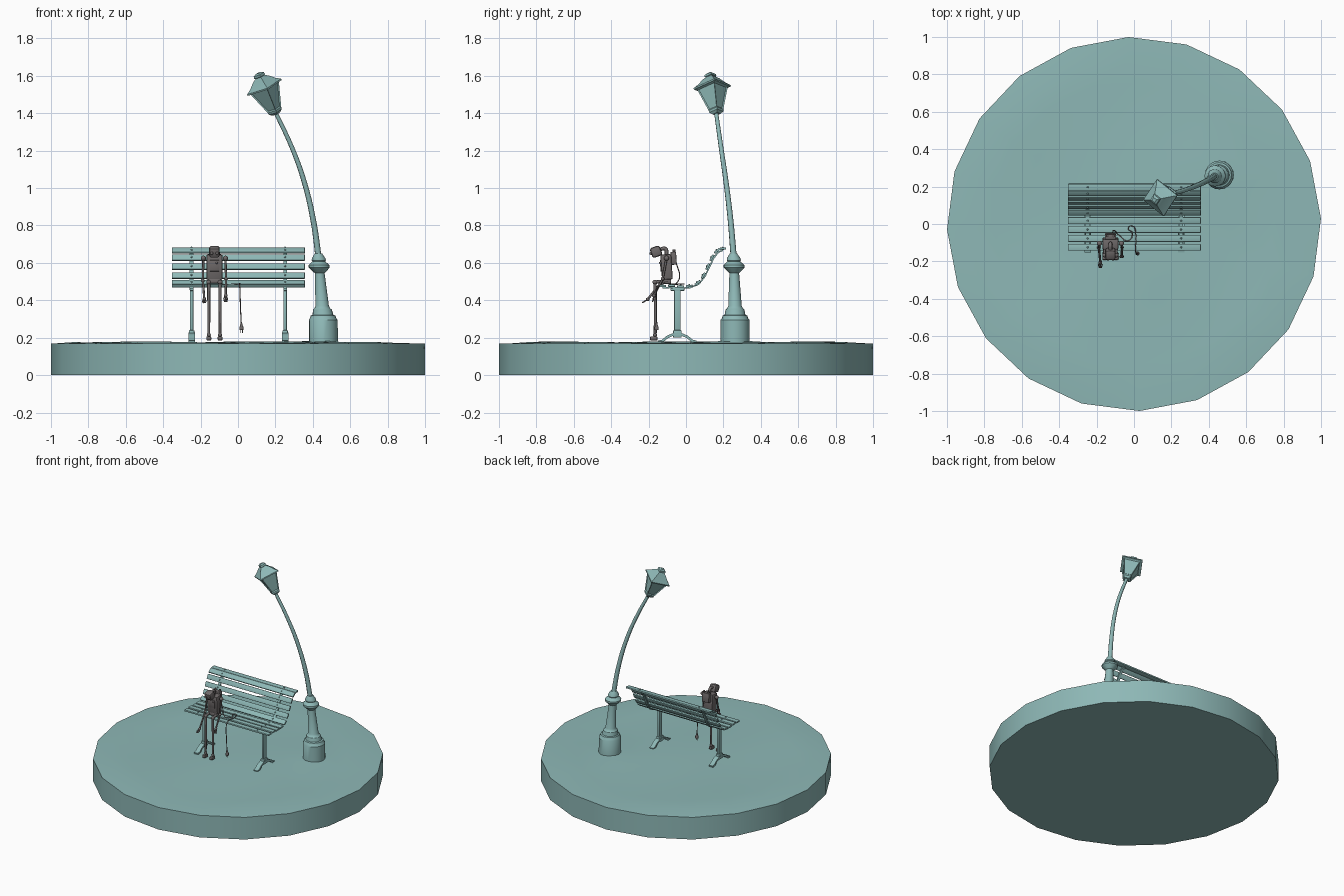
import bpy, bmesh, math
from mathutils import Vector, Matrix

if "Cube" in bpy.data.objects:
    bpy.data.objects.remove(bpy.data.objects["Cube"])

def material(name, color):
    m = bpy.data.materials.new(name)
    m.diffuse_color = color
    m.use_nodes = True
    m.node_tree.nodes["Principled BSDF"].inputs["Base Color"].default_value = m.diffuse_color
    return m

TEAL = material("teal", (0.27, 0.48, 0.47, 1))
DARK = material("dark_grey", (0.16, 0.145, 0.145, 1))

def finish(name, bm, mat, angle=35):
    bmesh.ops.recalc_face_normals(bm, faces=bm.faces)
    me = bpy.data.meshes.new(name)
    bm.to_mesh(me)
    bm.free()
    ob = bpy.data.objects.new(name, me)
    bpy.context.collection.objects.link(ob)
    me.materials.append(mat)
    bpy.ops.object.select_all(action='DESELECT')
    bpy.context.view_layer.objects.active = ob
    ob.select_set(True)
    bpy.ops.object.shade_smooth_by_angle(angle=math.radians(angle))
    return ob

def box(name, loc, size, mat, rx=0, bevel=0.0):
    bm = bmesh.new()
    bmesh.ops.create_cube(bm, size=1, matrix=Matrix.Diagonal((*size, 1)))
    if bevel:
        bmesh.ops.bevel(bm, geom=bm.edges[:], offset=bevel, segments=2, affect='EDGES', profile=0.5)
    bmesh.ops.transform(bm, verts=bm.verts, matrix=Matrix.Translation(loc) @ Matrix.Rotation(math.radians(rx), 4, 'X'))
    return finish(name, bm, mat)

def ball(name, loc, r, mat, scale=(1, 1, 1)):
    bm = bmesh.new()
    bmesh.ops.create_uvsphere(bm, u_segments=12, v_segments=8, radius=r,
                              matrix=Matrix.Translation(loc) @ Matrix.Diagonal((*scale, 1)))
    return finish(name, bm, mat, 60)

def loft(bm, rings, n, spin=0.0):
    """Stack of horizontal rings (x, y, z, radius), capped at both ends."""
    loops = [[bm.verts.new((x + r * math.cos(spin + 2 * math.pi * k / n),
                            y + r * math.sin(spin + 2 * math.pi * k / n), z)) for k in range(n)]
             for x, y, z, r in rings]
    rows = []
    for a, b in zip(loops, loops[1:]):
        rows.append([bm.faces.new((a[k], a[(k + 1) % n], b[(k + 1) % n], b[k])) for k in range(n)])
    bm.faces.new(loops[0])
    bm.faces.new(loops[-1])
    return rows

def lathe(name, rings, n, mat):
    bm = bmesh.new()
    loft(bm, rings, n)
    return finish(name, bm, mat)

def tube(name, pts, r, mat, taper=1.0, smooth=True, res=2):
    cu = bpy.data.curves.new(name, 'CURVE')
    cu.dimensions = '3D'
    cu.bevel_depth, cu.bevel_resolution, cu.use_fill_caps = r, res, True
    cu.resolution_u = 6
    sp = cu.splines.new('BEZIER' if smooth else 'POLY')
    store = sp.bezier_points if smooth else sp.points
    store.add(len(pts) - 1)
    for i, p in enumerate(pts):
        store[i].co = p if smooth else (*p, 1)
        store[i].radius = 1 + (taper - 1) * i / (len(pts) - 1)
        if smooth:
            store[i].handle_left_type = store[i].handle_right_type = 'AUTO'
    ob = bpy.data.objects.new(name, cu)
    bpy.context.collection.objects.link(ob)
    cu.materials.append(mat)
    bpy.ops.object.select_all(action='DESELECT')
    bpy.context.view_layer.objects.active = ob
    ob.select_set(True)
    bpy.ops.object.convert(target='MESH')
    bpy.ops.object.shade_smooth_by_angle(angle=math.radians(50))
    return bpy.context.object

def strip(name, x, width, thick, pts, mat):
    """Flat bar following a path in the side (y, z) plane."""
    bm = bmesh.new()
    loops = []
    for i, (y, z) in enumerate(pts):
        a, b = Vector(pts[max(i - 1, 0)]), Vector(pts[min(i + 1, len(pts) - 1)])
        t = (b - a).normalized() * thick / 2
        loops.append([bm.verts.new((x + sx * width / 2, y - sn * t.y, z + sn * t.x))
                      for sx, sn in ((-1, -1), (1, -1), (1, 1), (-1, 1))])
    for a, b in zip(loops, loops[1:]):
        for k in range(4):
            bm.faces.new((a[k], a[(k + 1) % 4], b[(k + 1) % 4], b[k]))
    bm.faces.new(loops[0])
    bm.faces.new(loops[-1])
    return finish(name, bm, mat)

# Ground: twenty-sided disc with a gently uneven top
bm = bmesh.new()
loft(bm, [(0, 0, 0, 1), (0, 0, 0.168, 1)] +
     [(0, 0, 0.175, r) for r in (0.88, 0.75, 0.62, 0.52, 0.42, 0.32, 0.2, 0.08)], 20, math.radians(1.7))
for v in bm.verts:
    if v.co.z > 0.17:
        x, y = v.co.x, v.co.y
        v.co.z += 0.006 * math.sin(5 * x + 1) * math.cos(4 * y)
        v.co.z += 0.015 * math.exp(-((x - 0.46) ** 2 + (y - 0.26) ** 2) / 0.012)
finish("ground_disc", bm, TEAL)

# Bench slats along the seat and curved back: (y, z, tilt in degrees)
slats = [(-0.125, 0.476, 0), (-0.077, 0.478, 0), (-0.029, 0.474, 0), (0.018, 0.476, 6),
         (0.062, 0.493, 38), (0.093, 0.532, 60), (0.116, 0.58, 64),
         (0.139, 0.628, 62), (0.166, 0.664, 38), (0.197, 0.676, 4)]
for y, z, a in slats:
    box("bench_slat", (0.002, y, z), (0.71, 0.036, 0.012), TEAL, a, 0.002)
    n = Vector((0, -math.sin(math.radians(a)), math.cos(math.radians(a))))
    for x in (-0.248, 0.252):
        ball("slat_bolt", Vector((x, y, z)) + n * 0.006, 0.005, TEAL)

# Bench frames: bent strap under the slats, post, flared bracket and arched foot
strap = [(y + 0.009 * math.sin(math.radians(a)), z - 0.009 * math.cos(math.radians(a))) for y, z, a in slats]
foot = [(-0.15, 0.178), (-0.125, 0.183), (-0.1, 0.204), (-0.07, 0.217), (-0.046, 0.22),
        (-0.022, 0.217), (0.008, 0.204), (0.033, 0.183), (0.055, 0.178)]
for x in (-0.248, 0.252):
    strip("bench_strap", x, 0.02, 0.008, strap, TEAL)
    box("bench_post", (x, -0.046, 0.34), (0.018, 0.034, 0.25), TEAL, 0, 0.003)
    box("bench_bracket", (x, -0.046, 0.458), (0.02, 0.075, 0.014), TEAL, 0, 0.003)
    strip("bench_foot", x, 0.034, 0.014, foot, TEAL)
    box("bench_foot_socket", (x, -0.046, 0.22), (0.03, 0.046, 0.04), TEAL, 0, 0.004)

# Lamp base: turned, slightly leaning column
lathe("lamp_base", [(0.457, 0.262, 0.16, 0.077), (0.456, 0.262, 0.295, 0.077), (0.455, 0.262, 0.305, 0.07),
                    (0.455, 0.262, 0.318, 0.066), (0.454, 0.262, 0.322, 0.056), (0.452, 0.262, 0.35, 0.05),
                    (0.451, 0.262, 0.357, 0.042), (0.45, 0.262, 0.37, 0.036), (0.437, 0.258, 0.545, 0.026),
                    (0.436, 0.258, 0.552, 0.034), (0.434, 0.257, 0.575, 0.056), (0.433, 0.257, 0.588, 0.056),
                    (0.432, 0.256, 0.608, 0.034), (0.432, 0.256, 0.614, 0.038), (0.431, 0.255, 0.625, 0.036),
                    (0.43, 0.254, 0.65, 0.02)], 20, TEAL)

# Lamp pole: bowed tapering tube
tube("lamp_pole", [(0.432, 0.256, 0.62), (0.402, 0.238, 0.83), (0.352, 0.213, 1.04),
                   (0.287, 0.187, 1.22), (0.198, 0.16, 1.41)], 0.017, TEAL, 0.65)

# Lantern: four-sided body with recessed panes and a flared roof, tilted with the pole
bm = bmesh.new()
rows = loft(bm, [(0, 0, -0.012, 0.022), (0, 0, 0.0, 0.038), (0, 0, 0.012, 0.04), (0, 0, 0.142, 0.084),
                 (0, 0, 0.142, 0.101), (0, 0, 0.15, 0.101), (0, 0, 0.168, 0.074), (0, 0, 0.195, 0.046),
                 (0, 0, 0.207, 0.026), (0, 0, 0.21, 0.032), (0, 0, 0.222, 0.03), (0, 0, 0.23, 0.014)],
            4, math.radians(9))
bmesh.ops.recalc_face_normals(bm, faces=bm.faces)
bmesh.ops.inset_individual(bm, faces=rows[2], thickness=0.008, depth=-0.006)
axis = Vector((-0.06, -0.022, 0.135)).normalized()
tilt = Vector((0, 0, 1)).rotation_difference(axis).to_matrix().to_4x4()
bmesh.ops.transform(bm, verts=bm.verts, matrix=Matrix.Translation((0.2, 0.162, 1.407)) @ tilt)
finish("lantern", bm, TEAL, 20)

# Robot body, neck, head and pack
cx = -0.126
box("robot_torso", (cx, -0.104, 0.578), (0.086, 0.058, 0.135), DARK, 4, 0.008)
box("robot_hip", (cx, -0.104, 0.503), (0.07, 0.05, 0.026), DARK, 0, 0.005)
box("robot_chest_plate", (cx, -0.134, 0.585), (0.05, 0.008, 0.06), DARK, 4, 0.002)
ball("robot_button", (cx + 0.012, -0.139, 0.6), 0.006, DARK)
tube("robot_neck", [(cx, -0.104, 0.64), (cx, -0.11, 0.675), (cx, -0.14, 0.672)], 0.01, DARK)
box("robot_head", (cx, -0.16, 0.66), (0.056, 0.056, 0.056), DARK, 20, 0.013)
for s in (-1, 1):
    ball("robot_eye", (cx + s * 0.014, -0.188, 0.651), 0.008, DARK)
box("robot_pack", (cx, -0.066, 0.625), (0.06, 0.03, 0.07), DARK, 4, 0.005)
for s in (-1, 1):
    tube("pack_canister", [(cx + s * 0.018, -0.064, 0.655), (cx + s * 0.018, -0.064, 0.672)], 0.007, DARK, smooth=False)

# Robot legs hanging over the seat edge
for s in (-1, 1):
    x = cx + s * 0.03
    hip, knee, ankle = (x, -0.1, 0.505), (x, -0.166, 0.497), (x, -0.166, 0.215)
    tube("robot_thigh", [hip, knee], 0.009, DARK, smooth=False)
    tube("robot_shin", [knee, (x, -0.163, 0.35), ankle], 0.009, DARK, 0.8, smooth=False)
    ball("robot_knee", knee, 0.013, DARK)
    ball("robot_ankle", ankle, 0.011, DARK)
    box("robot_foot", (x, -0.172, 0.196), (0.026, 0.04, 0.022), DARK, 0, 0.006)

# Robot arms: shoulder, elbow, wrist, and three-fingered claw
arms = [((-0.185, -0.104, 0.625), (-0.188, -0.125, 0.505), (-0.18, -0.205, 0.405), (0, -0.8, -0.5)),
        ((-0.067, -0.104, 0.625), (-0.064, -0.125, 0.515), (-0.066, -0.172, 0.425), (0, -0.2, -1))]
for sh, el, wr, d in arms:
    tube("robot_upper_arm", [sh, el], 0.006, DARK, smooth=False)
    tube("robot_forearm", [el, wr], 0.006, DARK, smooth=False)
    for p, r in ((sh, 0.014), (el, 0.01), (wr, 0.01)):
        ball("robot_arm_joint", p, r, DARK)
    for f in (-1, 0, 1):
        w, dv = Vector(wr), Vector(d).normalized()
        mid = w + dv * 0.016 + Vector((f * 0.01, 0, 0))
        tube("robot_finger", [w, mid, w + dv * 0.034 + Vector((f * 0.005, 0, 0))], 0.0035, DARK, smooth=False, res=1)

# Power cable looping over the seat, hanging off the front with its plug
tube("power_cable", [(cx + 0.01, -0.052, 0.6), (-0.105, -0.035, 0.52), (-0.08, -0.06, 0.486), (-0.03, -0.09, 0.486),
                     (-0.01, -0.045, 0.486), (-0.03, -0.025, 0.488), (-0.01, -0.01, 0.487), (0.01, -0.06, 0.486),
                     (0.008, -0.13, 0.486), (0.01, -0.155, 0.46), (0.013, -0.157, 0.37), (0.017, -0.157, 0.28)],
     0.003, DARK, res=1)
lathe("cable_plug", [(0.017, -0.157, 0.285, 0.004), (0.018, -0.157, 0.27, 0.006), (0.019, -0.157, 0.255, 0.011),
                     (0.019, -0.157, 0.24, 0.011)], 10, DARK)
for s in (-1, 1):
    box("plug_pin", (0.019 + s * 0.005, -0.157, 0.233), (0.003, 0.004, 0.018), DARK)
